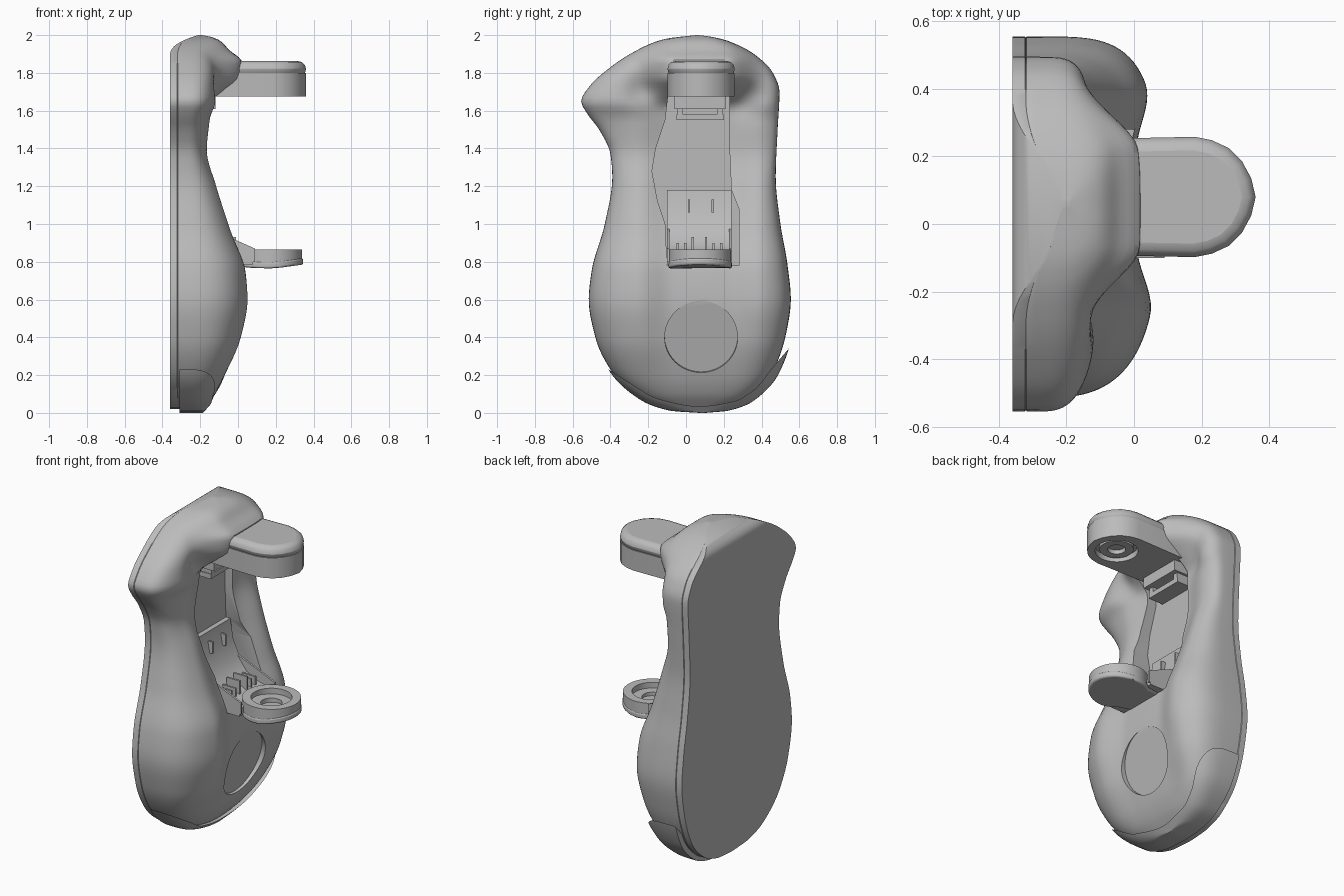
import bpy, bmesh, math
from mathutils import Vector

if "Cube" in bpy.data.objects:
    bpy.data.objects.remove(bpy.data.objects["Cube"])

grey = bpy.data.materials.new("mid_grey")
grey.use_nodes = True
shade = (0.5, 0.5, 0.5, 1)
grey.diffuse_color = shade
grey.node_tree.nodes["Principled BSDF"].inputs["Base Color"].default_value = shade
MID = 0.075


def finish(name, bm, angle=35):
    bmesh.ops.recalc_face_normals(bm, faces=bm.faces)
    mesh = bpy.data.meshes.new(name)
    bm.to_mesh(mesh)
    bm.free()
    mesh.materials.append(grey)
    ob = bpy.data.objects.new(name, mesh)
    bpy.context.collection.objects.link(ob)
    smooth(ob, angle)
    return ob


def smooth(ob, angle=35):
    bpy.ops.object.select_all(action='DESELECT')
    ob.select_set(True)
    bpy.context.view_layer.objects.active = ob
    bpy.ops.object.shade_smooth_by_angle(angle=math.radians(angle))


def apply(ob):
    graph = bpy.context.evaluated_depsgraph_get()
    mesh = bpy.data.meshes.new_from_object(ob.evaluated_get(graph))
    ob.modifiers.clear()
    ob.data = mesh
    smooth(ob)


def combine(ob, cutter, operation='DIFFERENCE'):
    mod = ob.modifiers.new("cut", 'BOOLEAN')
    mod.object, mod.operation, mod.solver = cutter, operation, 'EXACT'
    apply(ob)
    bpy.data.objects.remove(cutter)


def bevel(ob, width, segments=3):
    mod = ob.modifiers.new("bevel", 'BEVEL')
    mod.width, mod.segments, mod.limit_method = width, segments, 'ANGLE'
    mod.angle_limit = math.radians(50)
    apply(ob)


def prism(name, pts, axis, lo, hi):
    """Extrude a flat outline along one axis."""
    bm = bmesh.new()
    place = {'x': lambda p, d: (d, *p), 'y': lambda p, d: (p[0], d, p[1]),
             'z': lambda p, d: (*p, d)}[axis]
    a, b = ([bm.verts.new(place(p, d)) for p in pts] for d in (lo, hi))
    bm.faces.new(a)
    bm.faces.new(b)
    for i in range(len(a)):
        j = (i + 1) % len(a)
        bm.faces.new((a[i], a[j], b[j], b[i]))
    return finish(name, bm)


def box(name, x, y, z):
    return prism(name, [(x[0], y[0]), (x[1], y[0]), (x[1], y[1]), (x[0], y[1])], 'z', *z)


def circle(cx, cy, r, n=48):
    return [(cx + r * math.cos(i * math.tau / n), cy + r * math.sin(i * math.tau / n))
            for i in range(n)]


def tube(name, cx, r_out, r_in, lo, hi):
    ob = prism(name, circle(cx, MID, r_out), 'z', lo, hi)
    combine(ob, prism("bore", circle(cx, MID, r_in), 'z', lo - 1, hi + 1))
    return ob


def curve(table):
    """Smooth interpolation through points without overshoot."""
    n = len(table)
    sl = [(table[i + 1][1] - table[i][1]) / (table[i + 1][0] - table[i][0]) for i in range(n - 1)]
    tan = [sl[0]] + [2 * a * b / (a + b) if a * b > 0 else 0 for a, b in zip(sl, sl[1:])] + [sl[-1]]

    def f(t):
        i = max(k for k in range(n - 1) if k == 0 or table[k][0] <= t)
        h = table[i + 1][0] - table[i][0]
        u = (t - table[i][0]) / h
        w = u * u * (3 - 2 * u)
        return (table[i][1] * (1 - w) + table[i + 1][1] * w
                + h * u * (1 - u) * ((1 - u) * tan[i] - u * tan[i + 1]))
    return f


# Body: outline on each side, plus depth along the lobes and the centre
FLOOR, TOP = 0.02, 2.0
right_edge = curve([(FLOOR, .09), (.03, .2), (.08, .33), (.22, .46), (.42, .53), (.6, .555), (.8, .535),
                    (1, .5), (1.25, .475), (1.5, .485), (1.7, .495), (1.8, .46), (1.9, .36),
                    (1.97, .22), (1.99, .14), (TOP, .07)])
left_edge = curve([(FLOOR, .05), (.03, -.09), (.09, -.25), (.23, -.4), (.4, -.48), (.6, -.515),
                   (.75, -.5), (1, -.43), (1.25, -.39), (1.37, -.4), (1.5, -.46), (1.58, -.52),
                   (1.65, -.555), (1.73, -.51), (1.83, -.4), (1.92, -.26), (1.98, -.11), (TOP, .05)])
lobe = curve([(FLOOR, -.19), (.1, -.11), (.2, -.05), (.4, .035), (.6, .07), (.75, .06), (.95, -.01),
              (1.2, -.09), (1.4, -.15), (1.55, -.14), (1.65, -.1), (1.8, -.1), (1.9, -.12), (TOP, -.19)])
centre = curve([(FLOOR, -.19), (.1, -.12), (.2, -.07), (.4, -.01), (.6, .01), (.75, 0), (.95, -.07),
                (1.2, -.16), (1.4, -.2), (1.6, -.19), (1.7, -.08), (1.78, .01), (1.86, .02),
                (1.92, -.045), (1.97, -.095), (1.99, -.14), (TOP, -.19)])


def pocket(y, z):
    """Hollow under the hood on either side of the arm."""
    return .05 * sum(math.exp(-((y - py) ** 2 + (z - pz) ** 2) / .008)
                     for py, pz in ((-.22, 1.7), (.33, 1.67)))


def body(name):
    bm = bmesh.new()
    rows, cols = 90, 64
    loops = []
    for r in range(rows + 1):
        z = FLOOR + (TOP - FLOOR) * (1 - math.cos(math.pi * r / rows)) / 2
        lo, hi = left_edge(z), right_edge(z)
        mid, half = (lo + hi) / 2, (hi - lo) / 2
        back = -.36 + .15 * max(0, (z - 1.89) / .11) ** 2.5
        rim = max(-.28, back + .01)
        ring = []
        for c in range(cols + 1):
            s = -math.cos(math.pi * c / cols)
            y = mid + half * s
            t = min(1, max(0, (abs(y - MID) - .14) / .21))
            t = t * t * (3 - 2 * t)
            front = centre(z) * (1 - t) + lobe(z) * t - pocket(y, z)
            n = 2.9 if s < 0 else 3.7
            ring.append((rim + (front - rim) * max(0, 1 - abs(s) ** n) ** (1 / n), y, z))
        # parting groove near the back plate
        steps = [(.8, 1), (.53, 1), (.5, .992), (.47, 1), (0, 1)]
        side = [(back + (rim - back) * k, w) for k, w in steps]
        ring += [(x, mid + half * w, z) for x, w in side]
        ring += [(x, mid - half * w, z) for x, w in reversed(side)]
        loops.append([bm.verts.new(p) for p in ring])
    n = len(loops[0])
    for a, b in zip(loops, loops[1:]):
        for i in range(n):
            j = (i + 1) % n
            bm.faces.new((a[i], a[j], b[j], b[i]))
    bm.faces.new(loops[0])
    bm.faces.new(loops[-1])
    return finish(name, bm)


main_body = body("main_body")

# Wrap-around foot guard along the bottom
foot_guard = body("foot_guard")
for v in foot_guard.data.vertices:
    v.co.y = .065 + (v.co.y - .05) * 1.035
    v.co.z = 1 + (v.co.z - 1) * 1.02
    v.co.x += .005
guard_curve = curve([(-.41, .23), (-.3, .16), (-.15, .075), (.07, .035), (.25, .06),
                     (.37, .13), (.45, .23), (.57, .37)])
guard_edge = [(y, guard_curve(y)) for y in [-.41 + .98 * i / 30 for i in range(31)]]
combine(foot_guard, prism("guard_zone", guard_edge + [(.8, .37), (.8, -.3), (-.8, -.3), (-.8, .23)],
                          'x', -.31, -.08), 'INTERSECT')

# Open channel in the front and round recess below it
channel = [(-.1, .78), (.28, .78), (.28, 1.08), (.24, 1.18), (.23, 1.4), (.23, 1.72),
           (-.09, 1.72), (-.11, 1.55), (-.16, 1.4), (-.18, 1.28), (-.15, 1.12), (-.11, 1)]
combine(main_body, prism("channel_cutter", channel, 'x', -.25, .6))
recess = prism("recess_cutter", circle(0, 0, .193), 'z', 0, .2)
recess.rotation_euler = Vector((1, 0, -.24)).to_track_quat('Z', 'Y').to_euler()
recess.location = (-.035, .08, .405)
combine(main_body, recess)

# Upper arm with rounded cap and socket underneath
half_arm = [(-.2, .17), (.18, .178), (.23, .168), (.28, .145), (.32, .105), (.347, .055), (.36, 0)]
arm_outline = [(x, .08 + y) for x, y in half_arm] + [(x, .08 - y) for x, y in half_arm[-2::-1]]
upper_arm = prism("upper_arm", arm_outline, 'z', 1.675, 1.8)
upper_cap = prism("upper_arm_cap", arm_outline, 'z', 1.78, 1.862)
bevel(upper_cap, .04)
combine(upper_arm, prism("socket_cutter", circle(.19, MID, .12), 'z', 1.6, 1.71))
tube("socket_ring", .19, .095, .05, 1.685, 1.72)

# Bracket under the hood
box("bracket_block", (-.26, -.12), (-.06, .21), (1.61, 1.69))
box("bracket_lip", (-.26, -.15), (-.05, .2), (1.55, 1.58))
for y in (-.03, .18):
    box("bracket_cheek", (-.26, -.15), (y - .015, y + .015), (1.55, 1.64))

# Curved tray leading to the lower arm
tray_top = [(-.22, 1.18), (-.2, 1.06), (-.16, .97), (-.1, .89), (-.02, .85), (.08, .83)]
tray = tray_top + [(.08, .785), (-.05, .785), (-.255, .785), (-.255, 1.18)]
prism("tray", tray, 'y', -.1, .24)
cheek = [(-.25, 1.0), (-.15, .97), (0, .91), (.09, .87), (.09, .8), (-.25, .79)]
for y in (-.1, .228):
    prism("tray_cheek", cheek, 'y', y, y + .012)
for y in (.01, .135):
    box("tray_clip", (-.22, -.18), (y, y + .012), (1.06, 1.13))
for y in (-.05, -.01, .03, .1, .14, .18):
    box("tray_rib", (-.1, -.01), (y, y + .012), (.84, .93 if abs(y - .07) < .05 else .9))

# Lower arm: thin base plate tilted up to the tip, and open ring
arc = [math.radians(-130 + 10 * i) for i in range(27)]
plate = [(-.06, MID - .11), *((.175 + .17 * math.cos(a), MID + .168 * math.sin(a)) for a in arc),
         (-.06, MID + .11)]
base = prism("lower_arm_base", plate, 'z', .765, .8)
for v in base.data.vertices:
    v.co.z += .14 * max(0, v.co.x - .2) + .1 * max(0, .1 - v.co.x)
bevel(base, .01)
tube("lower_ring", .175, .165, .115, .795, .865)
tube("lower_ring_seat", .175, .12, .06, .79, .83)
